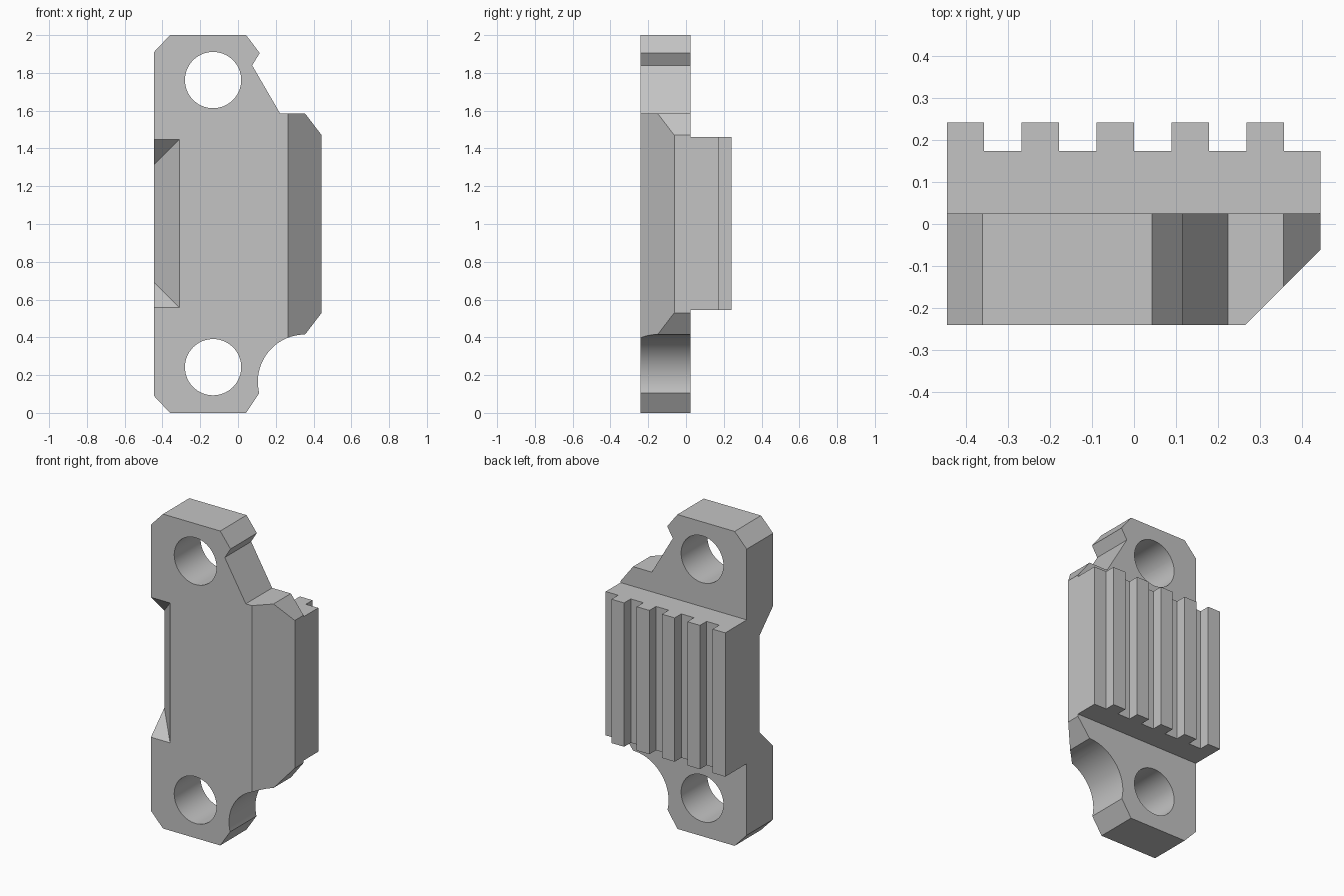
import bpy, bmesh, math
from mathutils import Vector

default = bpy.data.objects.get("Cube")
if default:
    bpy.data.objects.remove(default, do_unlink=True)

grey = bpy.data.materials.new("plain_grey")
grey.use_nodes = True
COLOUR = (0.55, 0.55, 0.55, 1)
grey.diffuse_color = COLOUR
grey.node_tree.nodes["Principled BSDF"].inputs["Base Color"].default_value = COLOUR


def finish(name, bm):
    bmesh.ops.recalc_face_normals(bm, faces=bm.faces)
    mesh = bpy.data.meshes.new(name)
    bm.to_mesh(mesh)
    bm.free()
    mesh.materials.append(grey)
    obj = bpy.data.objects.new(name, mesh)
    bpy.context.collection.objects.link(obj)
    return obj


def prism(name, points, sweep):
    """Extrude a closed 3D outline along the sweep vector."""
    bm = bmesh.new()
    face = bm.faces.new([bm.verts.new(p) for p in points])
    ext = bmesh.ops.extrude_face_region(bm, geom=[face])
    moved = [v for v in ext["geom"] if isinstance(v, bmesh.types.BMVert)]
    bmesh.ops.translate(bm, verts=moved, vec=Vector(sweep))
    return finish(name, bm)


def arc(cx, cz, r, start, end, steps):
    angles = [math.radians(start + (end - start) * i / steps) for i in range(steps + 1)]
    return [(cx + r * math.cos(a), cz + r * math.sin(a)) for a in angles]


def combine(target, other, operation):
    mod = target.modifiers.new(other.name, "BOOLEAN")
    mod.operation = operation
    mod.solver = "EXACT"
    mod.object = other
    bpy.ops.object.select_all(action="DESELECT")
    bpy.context.view_layer.objects.active = target
    target.select_set(True)
    bpy.ops.object.modifier_apply(modifier=mod.name)
    bpy.data.objects.remove(other, do_unlink=True)


FRONT, BACK = -0.24, 0.025
LEFT, RIGHT = -0.445, 0.443

# Mounting plate with clipped corners, a nick and a round bite
outline = [(-0.36, 2), (0.043, 2), (0.115, 1.905), (0.075, 1.84), (0.223, 1.585),
           (0.355, 1.585), (RIGHT, 1.47), (RIGHT, 0.53)]
outline += arc(0.355, 0.165, 0.25, 90, 194, 24)
outline += [(0.043, 0), (-0.36, 0), (LEFT, 0.09), (LEFT, 1.91)]
plate = prism("toothed_plate", [(x, FRONT, z) for x, z in outline], (0, BACK - FRONT, 0))

# Toothed rack on the back
BASE, TIP = 0.174, 0.241
PITCH, WIDTH = 0.178, 0.089
profile = [(RIGHT, -0.03), (LEFT, -0.03)]
for i in range(5):
    x = LEFT + i * PITCH
    if i:
        profile.append((x, BASE))
    profile += [(x, TIP), (x + WIDTH, TIP), (x + WIDTH, BASE)]
profile.append((RIGHT, BASE))
rack = prism("rack", [(x, y, 0.545) for x, y in profile], (0, 0, 0.915))
combine(plate, rack, "UNION")

# Long front chamfer on one side
wedge = [(0.205, -0.3), (0.54, 0.035), (0.54, -0.3)]
combine(plate, prism("chamfer_cutter", [(x, y, 0.2) for x, y in wedge], (0, 0, 1.6)),
        "DIFFERENCE")

# Sloped pocket on the opposite edge, with sloped ends
bm = bmesh.new()
for x, y in [(-0.27, -0.28), (-0.5, -0.28), (-0.5, -0.05)]:
    half = 0.445 - (y - FRONT)
    for side in (-1, 1):
        bm.verts.new((x, y, 1.003 + side * half))
bmesh.ops.convex_hull(bm, input=bm.verts)
combine(plate, finish("pocket_cutter", bm), "DIFFERENCE")

# Bolt holes
for z in (0.242, 1.762):
    ring = arc(-0.132, z, 0.149, 0, 360, 64)[:-1]
    combine(plate, prism("hole_cutter", [(x, -0.4, y) for x, y in ring], (0, 0.8, 0)),
            "DIFFERENCE")

# Smooth the round walls, keep the edges sharp
bpy.ops.object.select_all(action="DESELECT")
plate.select_set(True)
bpy.context.view_layer.objects.active = plate
bpy.ops.object.shade_smooth_by_angle(angle=math.radians(20))
